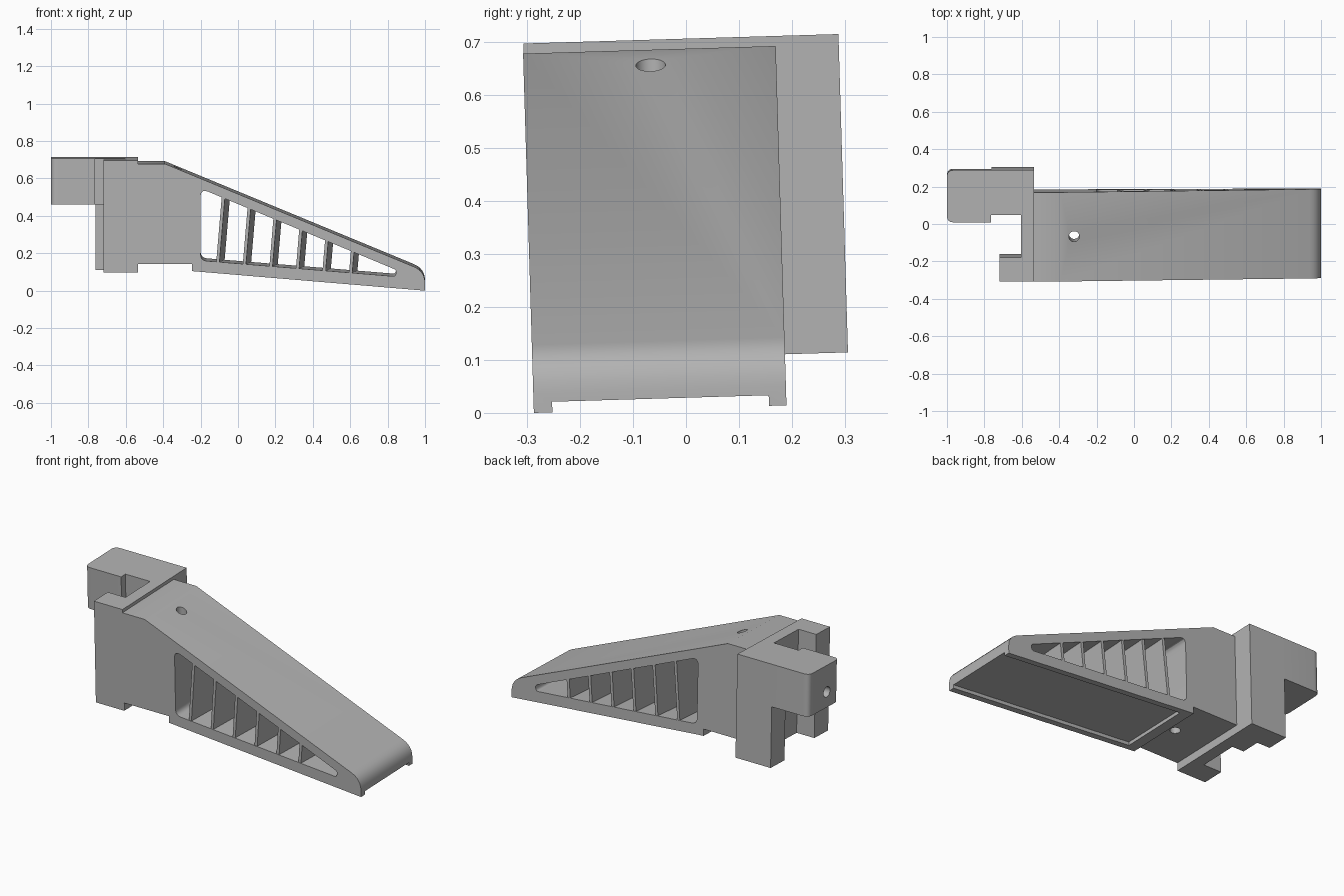
import bpy, bmesh, math
from mathutils import Vector

cube = bpy.data.objects.get("Cube")
if cube:
    bpy.data.objects.remove(cube, do_unlink=True)

TILT = 0.03            # whole part leans slightly about x
FRONT, BACK = -0.287, 0.19

grey = bpy.data.materials.new("plain_grey")
grey.use_nodes = True
grey.diffuse_color = (0.45, 0.45, 0.45, 1)
grey.node_tree.nodes["Principled BSDF"].inputs["Base Color"].default_value = (0.45, 0.45, 0.45, 1)


def finish(name, bm):
    bmesh.ops.recalc_face_normals(bm, faces=bm.faces)
    mesh = bpy.data.meshes.new(name)
    bm.to_mesh(mesh)
    bm.free()
    mesh.materials.append(grey)
    ob = bpy.data.objects.new(name, mesh)
    bpy.context.collection.objects.link(ob)
    ob.rotation_euler.x = TILT
    return ob


def rounded(points, steps=6):
    """Outline from (a, b, radius) corners, curved where radius is above zero."""
    out = []
    for i, (a, b, r) in enumerate(points):
        p = Vector((a, b))
        if r == 0:
            out.append(p)
            continue
        prev = Vector(points[i - 1][:2])
        nxt = Vector(points[(i + 1) % len(points)][:2])
        s = p + (prev - p).normalized() * r
        e = p + (nxt - p).normalized() * r
        for k in range(steps + 1):
            t = k / steps
            out.append(s * (1 - t) ** 2 + p * (2 * t * (1 - t)) + e * t ** 2)
    return out


def prism(name, outline, lo, hi, axis="y", skew=0):
    """Extrude an outline along y (side profile) or z (plan)."""
    bm = bmesh.new()
    rings = []
    for d, dx in ((lo, 0), (hi, skew)):
        rings.append([bm.verts.new((p[0] + dx, d, p[1]) if axis == "y" else (p[0], p[1], d))
                      for p in outline])
    n = len(outline)
    bm.faces.new(rings[0])
    bm.faces.new(rings[1][::-1])
    for i in range(n):
        j = (i + 1) % n
        bm.faces.new((rings[0][i], rings[0][j], rings[1][j], rings[1][i]))
    return finish(name, bm)


def drill(centre, radius, length, along="z"):
    bm = bmesh.new()
    bmesh.ops.create_cone(bm, cap_ends=True, segments=32, radius1=radius, radius2=radius, depth=length)
    ob = finish("drill", bm)
    for v in ob.data.vertices:
        c = v.co.copy()
        v.co = Vector(centre) + (c if along == "z" else Vector((c.z, c.y, -c.x)))
    return ob


def combine(ob, tools, operation):
    """Apply booleans and discard the tools."""
    for tool in tools:
        tool.hide_render = True
        mod = ob.modifiers.new("bool", "BOOLEAN")
        mod.operation, mod.object, mod.solver = operation, tool, "EXACT"
    bpy.context.view_layer.update()
    dg = bpy.context.evaluated_depsgraph_get()
    mesh = bpy.data.meshes.new_from_object(ob.evaluated_get(dg))
    ob.modifiers.clear()
    ob.data = mesh
    for tool in tools:
        bpy.data.objects.remove(tool, do_unlink=True)


def smooth(ob):
    bpy.ops.object.select_all(action="DESELECT")
    ob.select_set(True)
    bpy.context.view_layer.objects.active = ob
    bpy.ops.object.shade_smooth_by_angle(angle=math.radians(25))


def base_z(x):
    return 0.0086 + (1 - x) * 0.084


# Wedge body with rounded nose and raised step near the mount
wedge = prism("wedge_body", rounded([
    (-0.535, 0.687, 0), (-0.39, 0.687, 0), (1.0, 0.112, 0.065), (1.0, base_z(1), 0),
    (-0.245, base_z(-0.245), 0), (-0.245, 0.152, 0), (-0.535, 0.152, 0)]), FRONT, BACK)

# Side window, underside recess and vertical screw hole
window = prism("window_cutter", rounded([
    (-0.2, 0.555, 0.045), (0.85, 0.118, 0.02), (0.84, 0.085, 0.012), (-0.2, 0.17, 0.035)]),
    FRONT - 0.1, BACK + 0.1)
recess = prism("recess_cutter", [
    (1.1, base_z(1.1) - 0.1), (1.1, base_z(1.1) + 0.02),
    (-0.18, base_z(-0.18) + 0.02), (-0.18, base_z(-0.18) - 0.1)], FRONT + 0.035, BACK - 0.033)
combine(wedge, [window, recess, drill((-0.32, -0.047, 0.4), 0.028, 1.0)], "DIFFERENCE")
smooth(wedge)

# Slanted slats across the window
for i in range(6):
    x = -0.117 + 0.142 * i
    low = 0.17 - (x + 0.2) * 0.082 - 0.01
    high = 0.555 - (x + 0.2) * 0.416 + 0.006
    lean = (high - low) * 0.084
    prism(f"window_slat_{i + 1}", [(x, low), (x + 0.017, low), (x + 0.017 + lean, high - 0.005),
                                   (x + lean, high)], FRONT + 0.002, BACK - 0.002, skew=0.028)

# Mount: end plate with front arm, rear column and inner ledge
mount = prism("mount_plate", [
    (-0.535, -0.286), (-0.535, 0.309), (-0.763, 0.309), (-0.763, 0.18), (-0.68, 0.18),
    (-0.68, 0.07), (-0.605, 0.07), (-0.605, -0.158), (-0.72, -0.158), (-0.72, -0.286)],
    0.105, 0.706, "z")

# Overhanging hook at the upper rear
hook = prism("hook", rounded([
    (-0.6, 0.309, 0), (-1.0, 0.309, 0.035), (-1.0, 0.03, 0.035), (-0.765, 0.03, 0),
    (-0.765, 0.07, 0), (-0.6, 0.07, 0)]), 0.46, 0.706, "z")
combine(mount, [hook], "UNION")
combine(mount, [drill((-1.0, 0.14, 0.55), 0.03, 0.2, "x"),
                drill((-0.68, 0.125, 0.27), 0.03, 0.2, "x")], "DIFFERENCE")
smooth(mount)
